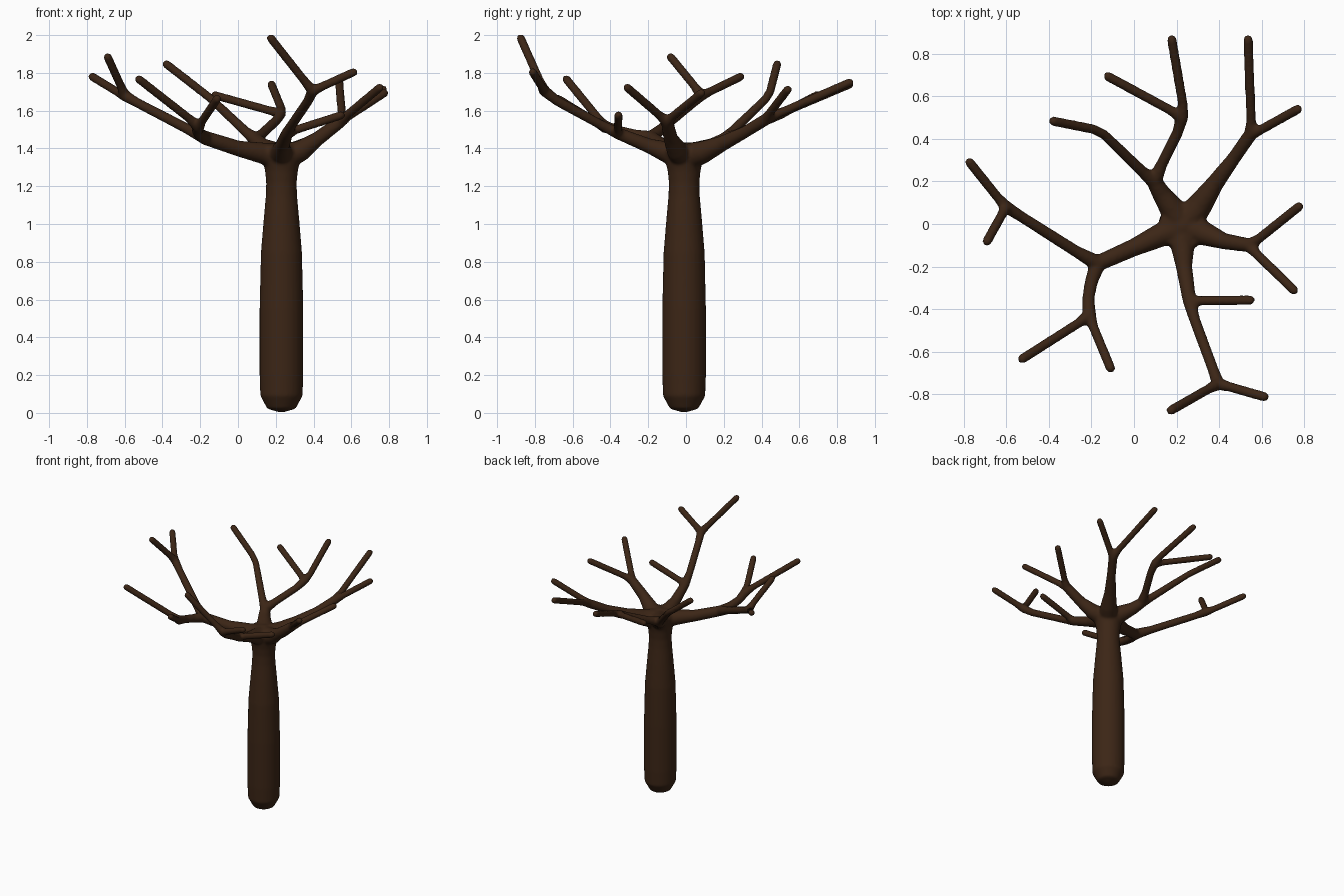
import bpy, bmesh, math
from mathutils import Vector, Matrix

bm = bmesh.new()
CENTRE = Vector((0.23, -0.01, 0))


def blob(p, r):
    bmesh.ops.create_icosphere(bm, subdivisions=2, radius=r, matrix=Matrix.Translation(p))


def limb(points, tip=False):
    """Rounded tapering tube through (x, y, z, radius) points."""
    pts = [(Vector(p[:3]), p[3] + 0.002) for p in points]
    if tip:  # given tip is the outer end, so pull the last centre in
        a, b = pts[-2][0], pts[-1][0]
        pts[-1] = (b - (b - a).normalized() * 0.015, pts[-1][1])
    blob(*pts[0])
    for (a, ra), (b, rb) in zip(pts, pts[1:]):
        d = b - a
        m = Matrix.Translation((a + b) / 2) @ d.to_track_quat('Z', 'Y').to_matrix().to_4x4()
        bmesh.ops.create_cone(bm, cap_ends=True, segments=16, radius1=ra, radius2=rb,
                              depth=d.length, matrix=m)
        blob(b, rb)


# trunk: bottle-shaped lathe that flares at the crown
profile = [(0, 0), (0.075, 0.022), (0.112, 0.09), (0.116, 0.2), (0.116, 0.55), (0.109, 0.85),
           (0.094, 1.03), (0.083, 1.15), (0.081, 1.22), (0.087, 1.28), (0.10, 1.34),
           (0.115, 1.385), (0.105, 1.415), (0, 1.435)]
verts = [bm.verts.new(CENTRE + Vector((r, 0, z))) for r, z in profile]
edges = [bm.edges.new(e) for e in zip(verts, verts[1:])]
bmesh.ops.spin(bm, geom=verts + edges, cent=CENTRE, axis=(0, 0, 1),
               angle=math.tau, steps=24, use_duplicate=False)
bmesh.ops.remove_doubles(bm, verts=bm.verts[:], dist=0.0005)

T = 0.021  # twig radius
hub = (0.23, -0.01, 1.35, 0.075)

# left bough, forking twice
a1 = (-0.17, -0.185, 1.455, 0.036)
a2 = (-0.60, 0.08, 1.68, 0.028)
a3 = (-0.21, -0.43, 1.515, 0.031)
limb([hub, (0.13, -0.05, 1.375, 0.055), (0.0, -0.11, 1.40, 0.040), a1])
limb([a1, (-0.27, -0.13, 1.505, 0.026), (-0.53, 0.035, 1.64, 0.024), a2])
limb([a2, (-0.64, 0.125, 1.70, T), (-0.78, 0.30, 1.785, T)], True)
limb([a2, (-0.62, 0.045, 1.73, T), (-0.695, -0.09, 1.895, T)], True)
limb([a1, (-0.20, -0.27, 1.47, 0.029), (-0.215, -0.35, 1.49, 0.027), a3])
limb([a3, (-0.26, -0.465, 1.56, T), (-0.535, -0.64, 1.775, T)], True)
limb([a3, (-0.19, -0.485, 1.545, T), (-0.105, -0.69, 1.67, T)], True)

# back bough, forking near the trunk
b1 = (0.095, 0.20, 1.445, 0.035)
b2 = (0.225, 0.50, 1.585, 0.028)
limb([hub, (0.18, 0.07, 1.38, 0.058), (0.13, 0.14, 1.41, 0.043), b1])
limb([b1, (0.04, 0.245, 1.49, 0.025), (-0.14, 0.42, 1.66, T), (-0.19, 0.445, 1.70, T),
      (-0.39, 0.485, 1.855, T)], True)
limb([b1, (0.13, 0.28, 1.48, 0.025), (0.205, 0.43, 1.55, 0.024), b2])
limb([b2, (0.23, 0.56, 1.61, T), (0.175, 0.88, 1.745, T)], True)
limb([b2, (0.17, 0.535, 1.60, T), (-0.135, 0.70, 1.685, T)], True)

# back right bough
e1 = (0.55, 0.425, 1.555, 0.030)
limb([hub, (0.31, 0.09, 1.38, 0.058), (0.38, 0.19, 1.425, 0.040), (0.47, 0.31, 1.485, 0.030), e1])
limb([e1, (0.55, 0.49, 1.585, T), (0.535, 0.88, 1.755, T)], True)
limb([e1, (0.60, 0.445, 1.59, T), (0.78, 0.545, 1.72, T)], True)

# right bough
f1 = (0.54, -0.10, 1.54, 0.031)
limb([hub, (0.33, -0.045, 1.385, 0.055), (0.42, -0.08, 1.45, 0.037), f1])
limb([f1, (0.585, -0.07, 1.57, T), (0.785, 0.09, 1.70, T)], True)
limb([f1, (0.575, -0.14, 1.575, T), (0.76, -0.32, 1.73, T)], True)

# front bough with a side twig and a forked end
d1 = (0.26, -0.36, 1.48, 0.030)
d2 = (0.395, -0.75, 1.705, 0.028)
limb([hub, (0.228, -0.10, 1.38, 0.055), (0.235, -0.20, 1.415, 0.037), d1])
limb([d1, (0.31, -0.36, 1.50, T), (0.56, -0.357, 1.58, T)], True)
limb([d1, (0.285, -0.45, 1.525, 0.024), (0.37, -0.68, 1.65, 0.024), d2])
limb([d2, (0.35, -0.775, 1.76, T), (0.165, -0.88, 1.995, T)], True)
limb([d2, (0.45, -0.765, 1.73, T), (0.625, -0.815, 1.81, T)], True)

bmesh.ops.recalc_face_normals(bm, faces=bm.faces[:])
mesh = bpy.data.meshes.new("tree")
bm.to_mesh(mesh)
bm.free()
tree = bpy.data.objects.new("bare_tree", mesh)
bpy.context.collection.objects.link(tree)

# dark brown bark
bark = bpy.data.materials.new("bark")
bark.diffuse_color = (0.045, 0.019, 0.008, 1)
mesh.materials.append(bark)

# fuse trunk and limbs into one skin, then soften the forks
fuse = tree.modifiers.new("fuse", 'REMESH')
fuse.mode = 'VOXEL'
fuse.voxel_size = 0.009
fuse.use_smooth_shade = True
soften = tree.modifiers.new("soften", 'SMOOTH')
soften.factor = 0.5
soften.iterations = 6
